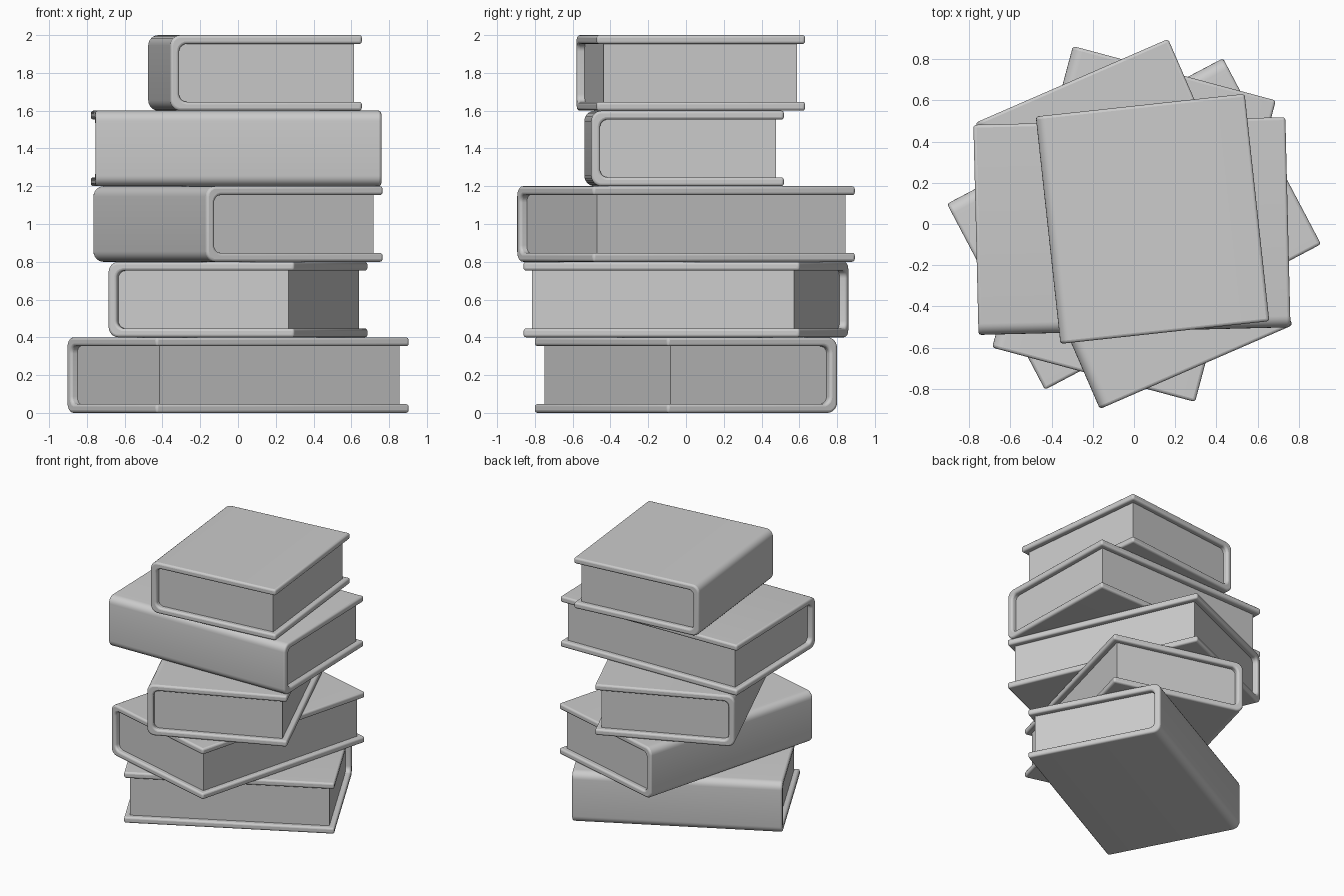
import bpy, bmesh, math

cube = bpy.data.objects.get("Cube")
if cube:
    bpy.data.objects.remove(cube)

HEIGHT, BOARD, INSET = 0.4, 0.047, 0.04

grey = bpy.data.materials.new("plain grey")
grey.use_nodes = True
grey.diffuse_color = (0.6, 0.6, 0.6, 1)
grey.node_tree.nodes["Principled BSDF"].inputs["Base Color"].default_value = (0.6, 0.6, 0.6, 1)


def arc(cx, cz, r, start, end, steps=6):
    angles = [math.radians(start + (end - start) * i / steps) for i in range(steps + 1)]
    return [(cx + r * math.cos(a), cz + r * math.sin(a)) for a in angles]


def extrude_profile(name, points, length, bevel):
    """Extrude an x-z outline along y, with softened edges."""
    bm = bmesh.new()
    face = bm.faces.new([bm.verts.new((x, -length / 2, z)) for x, z in points])
    new = bmesh.ops.extrude_face_region(bm, geom=[face])["geom"]
    bmesh.ops.translate(bm, vec=(0, length, 0),
                        verts=[v for v in new if isinstance(v, bmesh.types.BMVert)])
    bmesh.ops.recalc_face_normals(bm, faces=bm.faces)
    mesh = bpy.data.meshes.new(name)
    bm.to_mesh(mesh)
    bm.free()
    mesh.materials.append(grey)
    obj = bpy.data.objects.new(name, mesh)
    bpy.context.collection.objects.link(obj)
    if bevel:
        mod = obj.modifiers.new("soft edges", "BEVEL")
        mod.width, mod.segments = bevel, 3
        mod.limit_method, mod.angle_limit = "ANGLE", math.radians(40)
    bpy.ops.object.select_all(action="DESELECT")
    obj.select_set(True)
    bpy.context.view_layer.objects.active = obj
    bpy.ops.object.shade_smooth_by_angle(angle=math.radians(35))
    return obj


def book(label, width, length, angle, x, y, z):
    """A book with its spine on local -x."""
    w, h, t, outer, inner = width / 2, HEIGHT, BOARD, 0.055, 0.04
    # Wrapped cover: outside from lower to upper board, then back inside
    outline = [(w, 0)]
    outline += arc(-w + outer, outer, outer, 270, 180)
    outline += arc(-w + outer, h - outer, outer, 180, 90)
    outline += [(w, h), (w, h - t)]
    outline += arc(-w + t + inner, h - t - inner, inner, 90, 180)
    outline += arc(-w + t + inner, t + inner, inner, 180, 270)
    outline += [(w, t)]
    cover = extrude_profile(label + "_cover", outline, length, 0.014)
    # Page block, tucked into the cover
    left, right, low, high = -w + t / 2, w - INSET, t / 2, h - t / 2
    block = [(left, low), (right, low), (right, high), (left, high)]
    pages = extrude_profile(label + "_pages", block, length - 2 * INSET, 0)
    for obj in (cover, pages):
        obj.location = (x, y, z)
        obj.rotation_euler.z = math.radians(angle)


# Stack from the bottom up: label, width, length, turn, x, y
stack = [
    ("bottom_book", 1.02, 1.515, -62.2, 0, 0),
    ("second_book", 1.02, 1.515, -15, 0, 0),
    ("middle_book", 1.02, 1.515, 23.5, 0, 0),
    ("fourth_book", 1.02, 1.515, 91.4, -0.01, -0.01),
    ("top_book", 1.02, 1.11, 6.2, 0.09, 0.025),
]
for level, (label, width, length, turn, x, y) in enumerate(stack):
    book(label, width, length, turn, x, y, level * HEIGHT)
